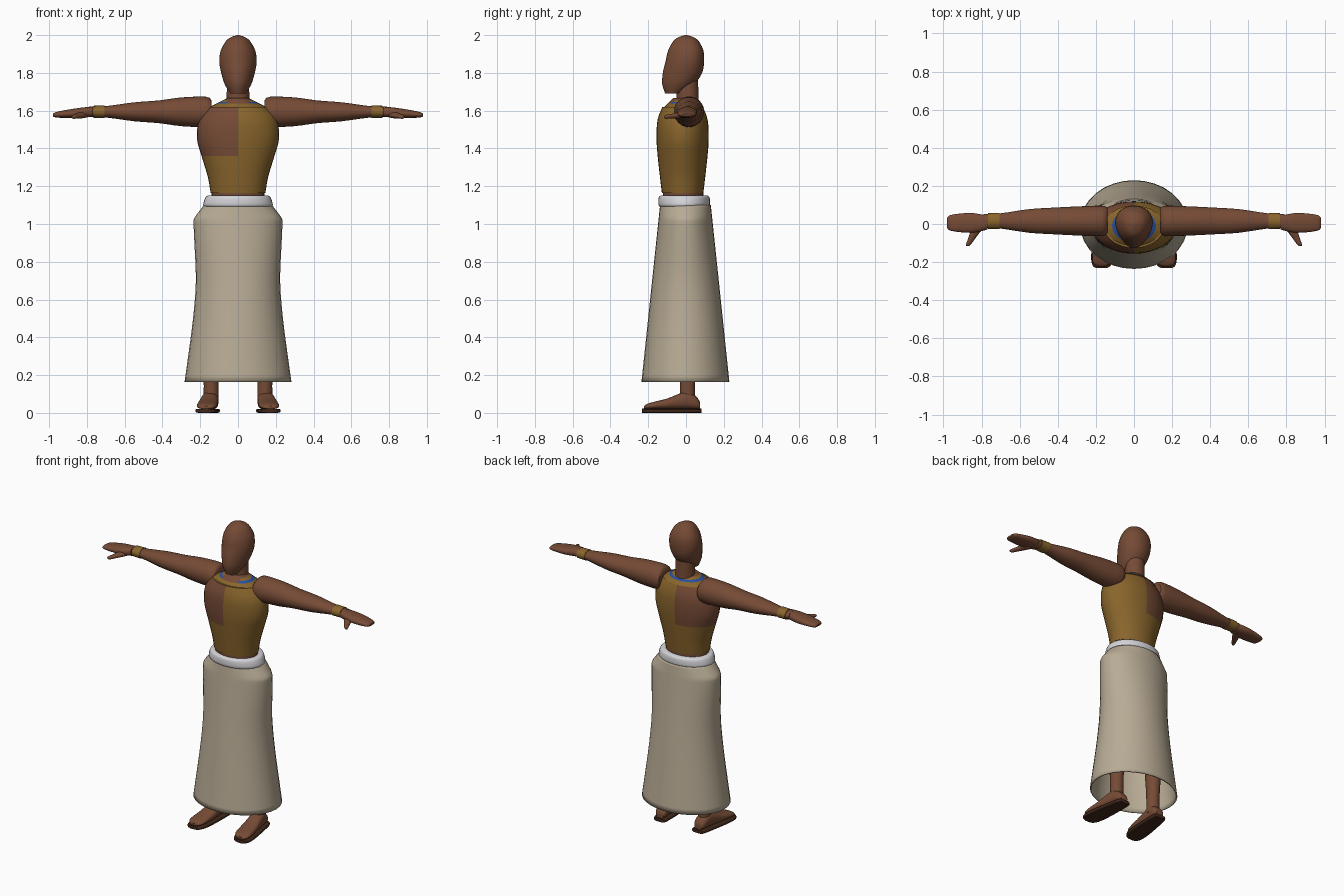
import bpy
import bmesh
import math

if "Cube" in bpy.data.objects:
    bpy.data.objects.remove(bpy.data.objects["Cube"], do_unlink=True)


def material(name, red, green, blue_part):
    colour = (red, green, blue_part, 1)
    mat = bpy.data.materials.new(name)
    mat.use_nodes = True
    mat.diffuse_color = colour
    shader = mat.node_tree.nodes["Principled BSDF"]
    shader.inputs["Base Color"].default_value = colour
    shader.inputs["Roughness"].default_value = .8
    return mat


skin = material("brown skin", .18, .07, .036)
gold = material("ochre cloth", .25, .13, .025)
linen = material("beige linen", .48, .41, .3)
white = material("white sash", .66, .66, .69)
blue = material("blue strap", .02, .08, .36)
leather = material("dark leather", .05, .02, .01)


def catmull(before, start, end, after, t):
    """Smooth interpolation between start and end."""
    slope_a, slope_b = (end - start + start - before) / 2, (after - start) / 2
    s = t * t * (3 - 2 * t)
    return (start + (end - start) * s + slope_a * t * (1 - t) ** 2
            - slope_b * t * t * (1 - t))


def refine(rings, steps):
    """Add smoothly interpolated rings between the given ones."""
    result = []
    last = len(rings) - 1
    for i in range(last):
        around = [rings[max(0, min(last, i + j))] for j in (-1, 0, 1, 2)]
        for step in range(steps):
            result.append([catmull(*values, step / steps) for values in zip(*around)])
    return result + [rings[-1]]


def loft(name, rings, mats, centre, axis="z", side=1, steps=3, power=1, egg=0,
         floor=None, caps=True, rule=None):
    """Skin rings of (position, half width, half depth) along an axis.

    centre gives the middle of each ring; floor makes rings rest on a height.
    """
    bm = bmesh.new()
    loops = []
    count = 32
    for t, half_u, half_v in refine(rings, steps):
        mid_u, mid_v = centre(t)
        if floor is not None:
            mid_v = floor + half_v
        loop = []
        for i in range(count):
            angle = math.tau * i / count
            c, s = math.cos(angle), math.sin(angle)
            u = mid_u + half_u * math.copysign(abs(c) ** power, c) * (1 + egg * s)
            v = mid_v + half_v * math.copysign(abs(s) ** power, s)
            x, y, z = {"z": (u, v, t), "x": (t, u, v), "y": (u, t, v)}[axis]
            loop.append(bm.verts.new((x * side, y, z)))
        loops.append(loop)
    for low, high in zip(loops, loops[1:]):
        for i in range(count):
            bm.faces.new((low[i - 1], low[i], high[i], high[i - 1]))
    if caps:
        bm.faces.new(loops[0])
        bm.faces.new(loops[-1])
    bmesh.ops.recalc_face_normals(bm, faces=bm.faces)
    if rule:
        for face in bm.faces:
            face.material_index = rule(face.calc_center_median())
    mesh = bpy.data.meshes.new(name)
    bm.to_mesh(mesh)
    bm.free()
    for mat in mats:
        mesh.materials.append(mat)
    ob = bpy.data.objects.new(name, mesh)
    bpy.context.collection.objects.link(ob)
    bpy.ops.object.select_all(action="DESELECT")
    ob.select_set(True)
    bpy.context.view_layer.objects.active = ob
    bpy.ops.object.shade_smooth_by_angle(angle=math.radians(40))
    return ob


def head_centre(z):
    """The jaw swings forward below the skull."""
    return 0, -.07 * ((2 - z) / .31) ** 3


def tunic_colour(c):
    """One side of the chest and back is bare."""
    return int(c.x < 0 and 1.36 < c.z < 1.615)


def yoke_colour(c):
    """Bare neckline, blue straps, ochre elsewhere."""
    neckline = c.y < -.04 and abs(c.x) < .06 and c.z > 1.637
    if neckline or c.z > 1.657:
        return 1
    return 2 if 1.637 < c.z < 1.647 else 0


# Head and neck
loft("head", [(1.69, .04, .04), (1.74, .07, .085), (1.8, .088, .104), (1.86, .098, .102),
              (1.92, .09, .093), (1.97, .062, .066), (1.99, .035, .037), (2, .005, .005)],
     [skin], head_centre, egg=.15)
loft("neck", [(1.6, .062, .06), (1.76, .058, .056)], [skin], lambda z: (0, .008))

# Tunic, and a yoke that slopes up to the neck
loft("tunic", [(1.165, .145, .11), (1.25, .16, .12), (1.36, .193, .132), (1.45, .217, .138),
               (1.55, .207, .133), (1.62, .155, .107)],
     [gold, skin], lambda z: (0, -.018), rule=tunic_colour)
loft("shoulder_yoke", [(1.617 + .01 * i, .155 - .02 * i, .107 - .01 * i) for i in range(6)],
     [gold, skin, blue], lambda z: (0, -.01), steps=1, rule=yoke_colour)

# Waist, sash and long open skirt
loft("waist", [(1.1, .14, .107), (1.17, .14, .107)], [skin], lambda z: (0, -.015))
loft("sash", [(1.09, .17, .125), (1.1, .185, .136), (1.14, .173, .135), (1.15, .16, .125)],
     [white], lambda z: (0, -.01))
skirt_outline = [(.165, .283), (.3, .264), (.5, .238), (.7, .223), (.9, .231),
                 (1, .235), (1.03, .232), (1.06, .211), (1.1, .18)]
skirt = loft("skirt", [(z, w, .25 - .105 * z) for z, w in skirt_outline],
             [linen], lambda z: (0, -.003), caps=False)
hem = skirt.modifiers.new("cloth thickness", "SOLIDIFY")
hem.thickness = .008
hem.offset = -1

for side, label in ((1, "left_"), (-1, "right_")):
    # Arm, bracelet, hand and thumb
    loft(label + "arm", [(.14, .07, .06), (.17, .08, .08), (.3, .076, .076), (.42, .07, .06),
                         (.55, .062, .05), (.7, .04, .03), (.79, .036, .027)],
         [skin], lambda x: (.016, 1.594), axis="x", side=side)
    loft(label + "bracelet", [(.707, .043, .033), (.765, .041, .032)],
         [gold], lambda x: (.016, 1.594), axis="x", side=side, steps=1)
    loft(label + "hand", [(.77, .035, .027), (.81, .046, .027), (.86, .052, .025),
                          (.92, .048, .02), (.965, .04, .014), (.98, .028, .006)],
         [skin], lambda x: (.006, 1.66 - .085 * x), axis="x", side=side, power=.85)
    loft(label + "thumb", [(0, .03, .017), (-.04, .026, .016), (-.08, .018, .012),
                           (-.108, .013, .01), (-.116, .006, .005)],
         [skin], lambda y: (.81 - .55 * y, 1.58 + .12 * y), axis="y", side=side)

    # Leg, foot and sandal sole, with toes turned slightly out
    loft(label + "leg", [(.06, .04, .04), (.2, .04, .042), (.4, .05, .055), (1, .08, .08)],
         [skin], lambda z: (.142, .008), side=side)
    loft(label + "foot", [(.075, .026, .018), (.055, .038, .033), (.01, .043, .046),
                          (-.04, .047, .04), (-.1, .052, .028), (-.18, .052, .018),
                          (-.21, .042, .013), (-.222, .022, .008)],
         [skin], lambda y: (.148 - .1 * y, 0), axis="y", side=side, power=.8, floor=.02)
    loft(label + "sandal_sole", [(.083, .03, .011), (.06, .045, .011), (-.1, .059, .011),
                                 (-.18, .059, .011), (-.22, .046, .011), (-.232, .025, .011)],
         [leather], lambda y: (.148 - .1 * y, 0), axis="y", side=side, power=.4, floor=0)
